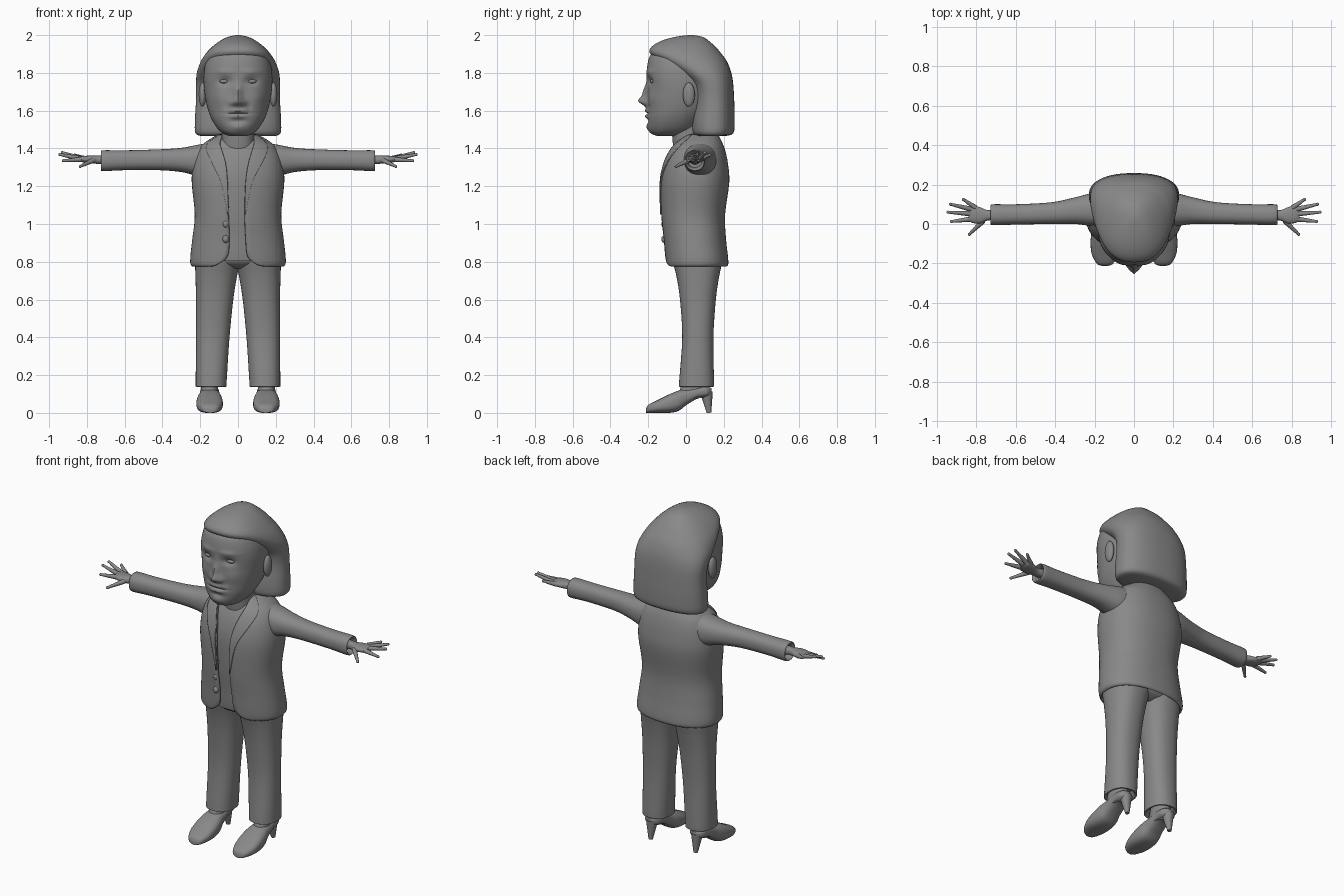
import bpy, bmesh, math
from mathutils import Vector

cube = bpy.data.objects.get("Cube")
if cube:
    bpy.data.objects.remove(cube, do_unlink=True)

clay = bpy.data.materials.new("mid_grey")
clay.use_nodes = True
grey = (0.25, 0.25, 0.25, 1)
clay.diffuse_color = grey
clay.node_tree.nodes["Principled BSDF"].inputs["Base Color"].default_value = grey


def finish(obj, angle=50):
    obj.data.materials.clear()
    obj.data.materials.append(clay)
    bpy.ops.object.select_all(action="DESELECT")
    obj.select_set(True)
    bpy.context.view_layer.objects.active = obj
    bpy.ops.object.shade_smooth_by_angle(angle=math.radians(angle))
    return obj


def blend(stations, steps):
    """Smoothly interpolate the stations of a loft."""
    last = len(stations) - 1
    for i in range(last):
        four = [stations[min(max(i + k, 0), last)] for k in (-1, 0, 1, 2)]
        for s in range(steps):
            t = s / steps
            yield [b + t * (c - a + t * (2*a - 5*b + 4*c - d + t * (3*b - a - 3*c + d))) / 2
                   for a, b, c, d in zip(*four)]
    yield list(stations[last])


def loft(name, stations, axis="z", side=1, power=2.3, segs=40, steps=4, thick=0, shape=None):
    """Rounded rings from (position, low, high, low, high); two extra values
    limit an open ring to run from one front x to another."""
    bm = bmesh.new()
    rings = []
    for t, a0, a1, b0, b1, *span in blend(stations, steps):
        ca, ra, cb, rb = (a0 + a1) / 2, (a1 - a0) / 2, (b0 + b1) / 2, (b1 - b0) / 2
        start, end = 0, math.tau * (1 - 1 / segs)
        if span:
            start, end = [math.copysign(math.asin(min(abs((u - ca) / ra), 1) ** (power / 2)), u - ca)
                          for u in span]
            if end < start:
                end += math.tau
        ring = []
        for k in range(segs):
            phi = start + (end - start) * k / (segs - 1)
            sn, cs = math.sin(phi), math.cos(phi)
            a = ca + ra * math.copysign(abs(sn) ** (2 / power), sn)
            b = cb - rb * math.copysign(abs(cs) ** (2 / power), cs)
            x, y, z = {"z": (a, b, t), "x": (t, a, b), "y": (a, t, b)}[axis]
            ring.append(bm.verts.new((x * side, y, z)))
        rings.append(ring)
    for lower, upper in zip(rings, rings[1:]):
        for k in range(segs - 1 if span else segs):
            n = (k + 1) % segs
            bm.faces.new((lower[k], lower[n], upper[n], upper[k]))
    if not span:
        bm.faces.new(rings[0])
        bm.faces.new(rings[-1])
    if shape:
        for v in bm.verts:
            shape(v)
    bmesh.ops.recalc_face_normals(bm, faces=bm.faces)
    mesh = bpy.data.meshes.new(name)
    bm.to_mesh(mesh)
    bm.free()
    obj = bpy.data.objects.new(name, mesh)
    bpy.context.collection.objects.link(obj)
    if thick:
        mod = obj.modifiers.new("thickness", "SOLIDIFY")
        mod.thickness, mod.offset = thick, 0
    return finish(obj)


def ball(name, place, size):
    bpy.ops.mesh.primitive_uv_sphere_add(segments=20, ring_count=12, location=place)
    obj = bpy.context.object
    obj.name, obj.scale = name, size
    return finish(obj)


def taper(name, start, end, r1, r2):
    """Tapered limb between two points."""
    start, end = Vector(start), Vector(end)
    line = end - start
    bpy.ops.mesh.primitive_cone_add(vertices=14, radius1=r1, radius2=r2, depth=line.length,
                                    location=(start + end) / 2,
                                    rotation=line.to_track_quat("Z", "Y").to_euler())
    bpy.context.object.name = name
    return finish(bpy.context.object)


# Jacket shell with an open front, and the blouse inside it
jacket = [(z, -w, w, f, b, right, left) for z, w, f, b, right, left in [
    (.78, .235, -.095, .21, .14, -.14), (.79, .245, -.1, .217, .09, -.1),
    (.83, .245, -.105, .215, .05, -.055), (.92, .235, -.112, .205, .04, -.045),
    (1.05, .222, -.125, .2, .035, -.05), (1.22, .238, -.128, .222, .04, -.055),
    (1.32, .23, -.11, .215, .055, -.065), (1.39, .205, -.08, .2, .075, -.085),
    (1.43, .165, -.05, .185, .085, -.095), (1.47, .1, 0, .165, .08, -.08)]]
loft("jacket", jacket, thick=.014, segs=64)
loft("blouse", [(z + .015, a + .018, b - .018, c + .016, d - .016)
                for z, a, b, c, d, _, _ in jacket[1:]])

# Lapels follow the jacket chest, just above its surface
for label, s in (("left", 1), ("right", -1)):
    strip = []
    for (z, a, b, c, d, right, left), width in zip(jacket[4:], (.004, .035, .07, .08, .06, .015)):
        edge = right if s > 0 else -left
        span = sorted((s * edge, s * (edge + width)))
        strip.append((z, a - .007, b + .007, c - .009, d + .007, *span))
    loft(label + "_lapel", strip, thick=.008, segs=14)
for i, z in enumerate((.92, 1.0, 1.09)):
    ball(f"button_{i + 1}", (-.065, -.115, z), (.017, .016, .02))

# Neck
loft("neck", [(1.36, -.1, .1, -.06, .12), (1.43, -.085, .085, -.07, .1),
              (1.56, -.09, .09, -.08, .1)])

# Face relief: x, z, x spread, z spread, forward push
RELIEF = [(0, 1.65, .026, .022, .036), (0, 1.69, .02, .045, .026),
          (.028, 1.64, .014, .014, .014), (.07, 1.755, .035, .02, -.018),
          (.07, 1.805, .05, .014, .007), (.1, 1.67, .04, .04, .008),
          (0, 1.6, .045, .01, .01), (0, 1.585, .06, .005, -.008),
          (0, 1.57, .04, .01, .01), (0, 1.545, .04, .012, -.008),
          (0, 1.51, .04, .02, .008), (.06, 1.62, .012, .025, -.005)]


def sculpt_face(v):
    if v.co.y > -.06:
        return
    x, z = abs(v.co.x), v.co.z
    for cx, cz, sx, sz, push in RELIEF:
        v.co.y -= push * math.exp(-((x - cx) / sx) ** 2 - ((z - cz) / sz) ** 2)


loft("head", [(z, -w, w, f, b) for z, w, f, b in [
    (1.465, .045, -.15, -.03), (1.48, .08, -.185, .02), (1.51, .112, -.2, .06),
    (1.56, .142, -.207, .1), (1.62, .163, -.207, .14), (1.7, .178, -.204, .16),
    (1.78, .182, -.208, .16), (1.85, .172, -.203, .15), (1.9, .148, -.183, .13),
    (1.94, .09, -.12, .09)]], segs=110, steps=9, power=2.2, shape=sculpt_face)

# Bobbed hair, swept back behind the ears
loft("hair", [(z, -w, w, f, b) for z, w, f, b in [
    (1.465, .19, .07, .2), (1.48, .225, .035, .25), (1.55, .228, .03, .258),
    (1.66, .222, .04, .255), (1.74, .222, .02, .25), (1.8, .218, -.05, .24),
    (1.86, .197, -.14, .217), (1.905, .168, -.192, .185), (1.94, .135, -.18, .155),
    (1.97, .095, -.13, .12), (1.99, .055, -.06, .09), (2.0, .012, .01, .04)]],
    segs=56, power=2.35)

for label, s in (("left", 1), ("right", -1)):
    # Head details
    ball(label + "_ear", (s * .188, .015, 1.685), (.02, .032, .064))
    ball(label + "_eye", (s * .07, -.168, 1.755), (.03, .022, .013))

    # Sleeve with a hollow cuff
    loft(label + "_sleeve", [
        (.15, -.015, .165, 1.24, 1.43), (.22, -.01, .155, 1.255, 1.418),
        (.3, 0, .135, 1.275, 1.403), (.42, 0, .11, 1.285, 1.395),
        (.6, -.003, .1, 1.285, 1.39), (.715, -.006, .1, 1.28, 1.39),
        (.72, .005, .09, 1.29, 1.38), (.69, .012, .083, 1.3, 1.37)], "x", s)

    # Hand and spread fingers
    loft(label + "_palm", [
        (.68, .02, .076, 1.315, 1.365), (.74, .018, .07, 1.318, 1.362),
        (.78, .003, .085, 1.322, 1.362), (.82, .006, .093, 1.326, 1.36),
        (.84, .022, .085, 1.332, 1.355)], "x", s)
    for finger, base, tip in [
            ("little", (.805, .083, 1.345), (.865, .125, 1.365)),
            ("ring", (.825, .075, 1.345), (.93, .1, 1.378)),
            ("middle", (.83, .052, 1.345), (.943, .06, 1.368)),
            ("index", (.825, .025, 1.342), (.925, .013, 1.335)),
            ("thumb", (.765, .015, 1.338), (.835, -.052, 1.305))]:
        base, tip = [(s * x, y, z) for x, y, z in (base, tip)]
        taper(f"{label}_{finger}_finger", base, tip, .014, .007)
        ball(f"{label}_{finger}_fingertip", tip, (.008, .008, .008))

    # Trouser leg with a hollow hem
    loft(label + "_trouser_leg", [
        (.18, .085, .2, -.015, .125), (.145, .075, .21, -.025, .135),
        (.14, .062, .222, -.036, .145), (.17, .06, .224, -.036, .148),
        (.4, .045, .222, -.02, .145), (.6, .025, .222, -.032, .158),
        (.72, .006, .225, -.05, .175), (.8, -.01, .225, -.07, .19),
        (.86, -.01, .2, -.08, .18)], "z", s)

    # Court shoe, ankle and stiletto heel
    loft(label + "_shoe", [
        (-.212, .13, .165, 0, .02), (-.2, .105, .19, 0, .042),
        (-.15, .085, .215, 0, .068), (-.09, .08, .22, 0, .098),
        (-.04, .085, .215, .01, .118), (0, .095, .205, .04, .128),
        (.06, .1, .2, .075, .14), (.11, .105, .195, .085, .14),
        (.135, .13, .17, .1, .13)], "y", s, power=2.6)
    loft(label + "_ankle", [
        (.08, .105, .195, -.05, .1), (.13, .105, .195, -.03, .105),
        (.21, .105, .195, -.005, .105)], "z", s)
    taper(label + "_heel", (s * .15, .122, 0), (s * .15, .108, .11), .012, .034)

# Trouser seat under the jacket
loft("trouser_seat", [(.765, -.06, .06, -.02, .13), (.8, -.2, .2, -.07, .185),
                      (.88, -.2, .2, -.08, .18)])
